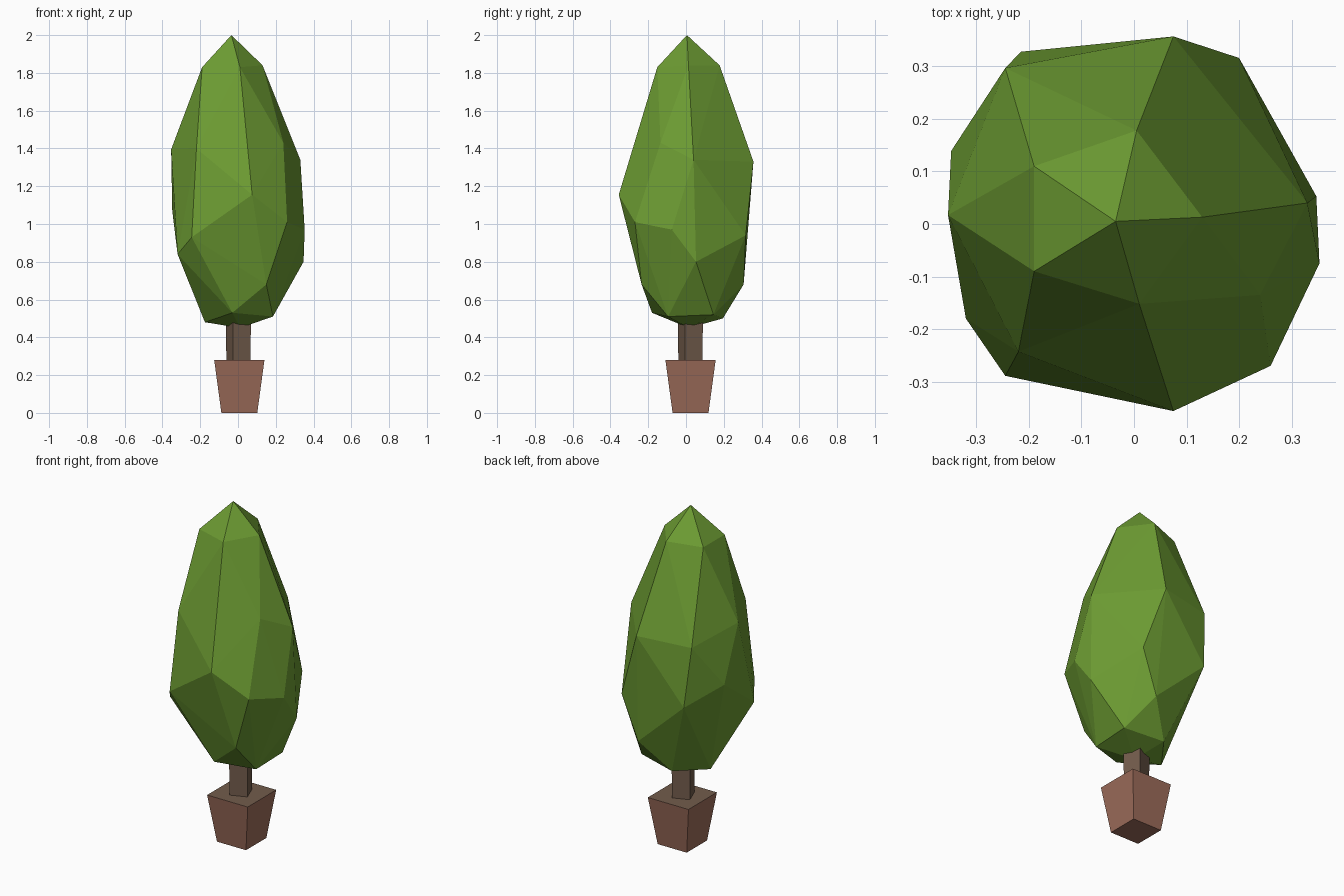
import bpy, bmesh, math
from mathutils import Matrix

if "Cube" in bpy.data.objects:
    bpy.data.objects.remove(bpy.data.objects["Cube"])


def material(name, rgb):
    m = bpy.data.materials.new(name)
    m.diffuse_color = (*rgb, 1)
    m.use_nodes = True
    m.node_tree.nodes["Principled BSDF"].inputs["Base Color"].default_value = m.diffuse_color
    return m


def finish(bm, name, *mats):
    bmesh.ops.recalc_face_normals(bm, faces=bm.faces)
    me = bpy.data.meshes.new(name)
    bm.to_mesh(me)
    bm.free()
    for m in mats:
        me.materials.append(m)
    ob = bpy.data.objects.new(name, me)
    bpy.context.collection.objects.link(ob)
    return ob


def tapered_box(bottom, top, z0, z1, centre, angle=0):
    """Square frustum given half widths at the bottom and top."""
    bm = bmesh.new()
    bmesh.ops.create_cone(
        bm, cap_ends=True, segments=4, radius1=bottom * math.sqrt(2),
        radius2=top * math.sqrt(2), depth=z1 - z0)
    # turn until the first corner sits on the diagonal
    v = bm.verts[:][0].co
    turn = math.radians(45 + angle) - math.atan2(v.y, v.x)
    bm.transform(Matrix.Translation((*centre, (z0 + z1) / 2)) @ Matrix.Rotation(turn, 4, 'Z'))
    bm.normal_update()
    return bm


green = material("leaf green", (0.150, 0.328, 0.032))
clay = material("terracotta", (0.332, 0.150, 0.102))
bark = material("bark brown", (0.170, 0.107, 0.072))

# Pot with soil-coloured top
bm = tapered_box(0.095, 0.133, 0, 0.28, (0.007, 0.024))
for f in bm.faces:
    f.material_index = 1 if f.normal.z > 0.9 else 0
finish(bm, "pot", clay, bark)

# Trunk
finish(tapered_box(0.049, 0.052, 0.27, 0.52, (0.002, 0.023), 21), "trunk", bark)

# Foliage: faceted hull around the crown's corner points
crown = [
    (-.035, .005, 2.0),
    # shoulder
    (-.19, .11, 1.83), (.005, .178, 1.84), (.13, .013, 1.84), (-.19, -.09, 1.83), (.01, -.152, 1.83),
    # upper
    (-.245, .297, 1.32), (.075, .357, 1.33), (.33, .04, 1.34), (.24, -.135, 1.43),
    (-.22, -.243, 1.40), (-.354, .017, 1.395),
    # middle
    (.075, -.356, 1.155), (-.348, .139, 1.07), (.26, -.27, 1.01), (.353, -.075, .97),
    (-.245, -.289, .93), (-.215, .328, .97), (.20, .316, .94), (-.32, -.18, .84), (.347, .053, .80),
    # lower
    (.15, -.235, .68), (.10, .305, .68), (-.03, -.18, .53), (.185, -.095, .51), (.19, .145, .52),
    (-.045, .195, .50), (-.175, .02, .48), (.01, .015, .45),
]
bm = bmesh.new()
for p in crown:
    bm.verts.new(p)
bmesh.ops.convex_hull(bm, input=bm.verts[:])
finish(bm, "foliage", green)
